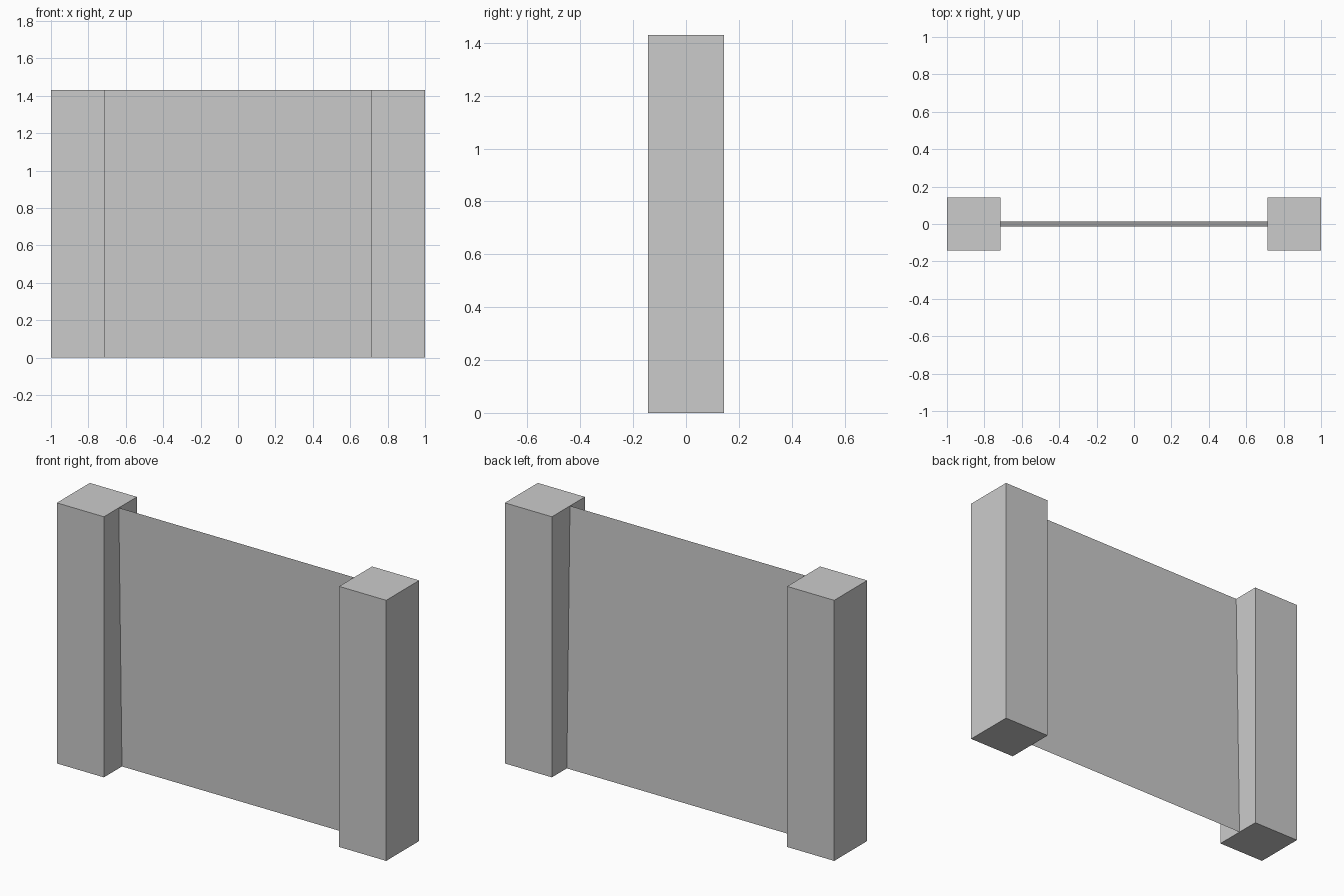
import bpy
import bmesh
from mathutils import Matrix

if "Cube" in bpy.data.objects:
    bpy.data.objects.remove(bpy.data.objects["Cube"])

HEIGHT = 1.43      # overall height
POST = 0.286       # square post side
TILT = 0.0137      # half the panel's lean in y


def add_object(name, bm):
    mesh = bpy.data.meshes.new(name)
    bm.to_mesh(mesh)
    bm.free()
    obj = bpy.data.objects.new(name, mesh)
    bpy.context.collection.objects.link(obj)
    return obj


# Square posts at both ends
for side, x in (("left", -1), ("right", 1)):
    bm = bmesh.new()
    place = Matrix.Translation((x * (1 - POST / 2), 0, HEIGHT / 2))
    bmesh.ops.create_cube(bm, size=1, matrix=place @ Matrix.Diagonal((POST, POST, HEIGHT, 1)))
    add_object(side + "_post", bm)

# Thin single-sheet panel, leaning slightly to the front at the top
inner = 1 - POST
bm = bmesh.new()
corners = [(-inner, TILT, 0), (inner, TILT, 0),
           (inner, -TILT, HEIGHT), (-inner, -TILT, HEIGHT)]
bm.faces.new([bm.verts.new(c) for c in corners])
add_object("panel", bm)
